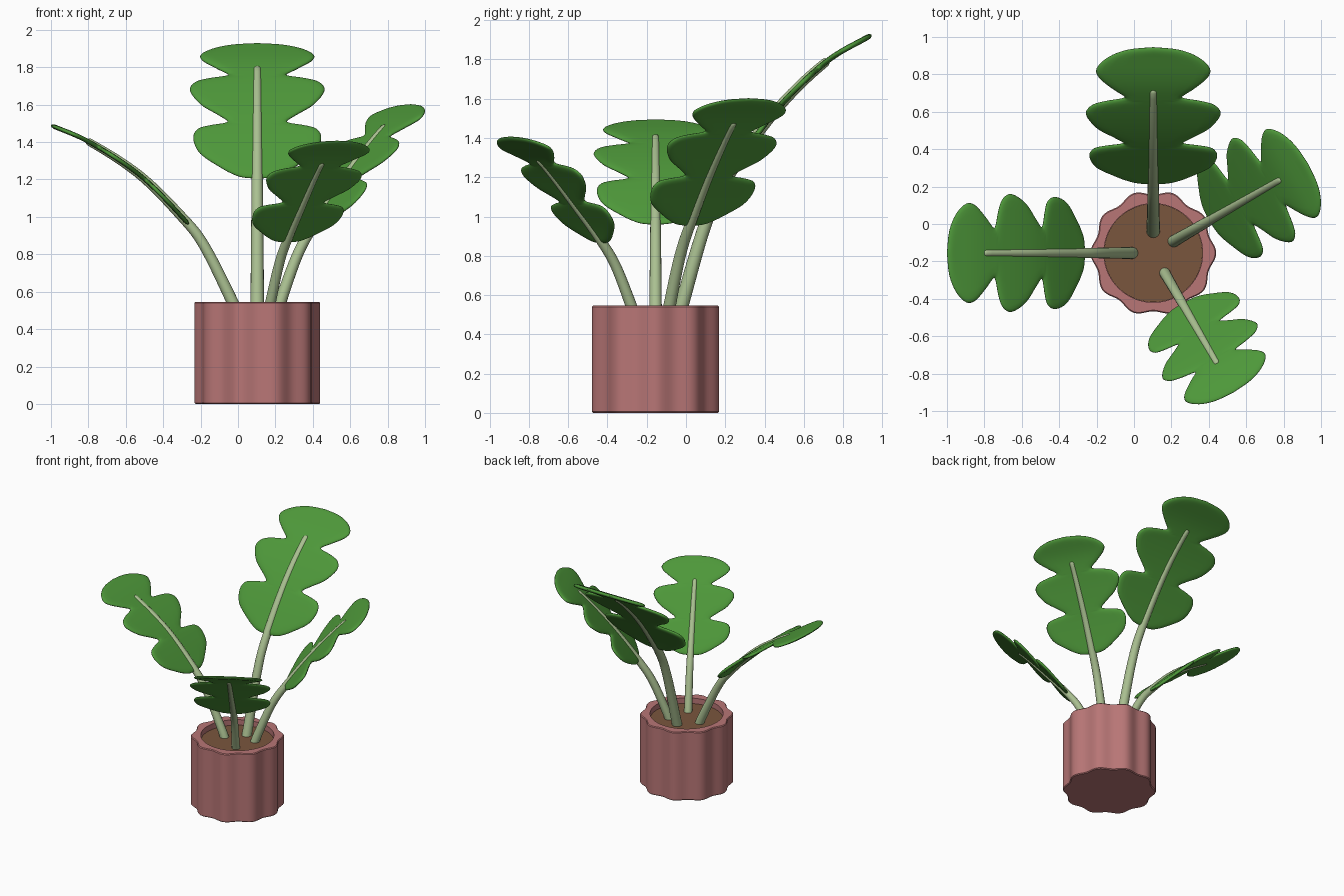
import bpy, bmesh, math
from mathutils import Vector

if "Cube" in bpy.data.objects:
    bpy.data.objects.remove(bpy.data.objects["Cube"])

CENTRE = Vector((0.103, -0.155, 0))


def material(name, rgb):
    m = bpy.data.materials.new(name)
    m.diffuse_color = (*rgb, 1)
    m.use_nodes = True
    m.node_tree.nodes["Principled BSDF"].inputs["Base Color"].default_value = m.diffuse_color
    return m


LEAF = material("leaf green", (0.076, 0.314, 0.042))
STEM = material("pale stem green", (0.402, 0.527, 0.283))
POT = material("dusty pink", (0.479, 0.181, 0.181))
SOIL = material("soil brown", (0.195, 0.093, 0.048))


def make_object(name, bm, mat, angle):
    bmesh.ops.remove_doubles(bm, verts=bm.verts, dist=1e-5)
    bmesh.ops.dissolve_degenerate(bm, edges=bm.edges, dist=1e-6)
    bmesh.ops.recalc_face_normals(bm, faces=bm.faces)
    me = bpy.data.meshes.new(name)
    bm.to_mesh(me)
    bm.free()
    me.materials.append(mat)
    ob = bpy.data.objects.new(name, me)
    bpy.context.collection.objects.link(ob)
    bpy.ops.object.select_all(action='DESELECT')
    bpy.context.view_layer.objects.active = ob
    ob.select_set(True)
    bpy.ops.object.shade_smooth_by_angle(angle=math.radians(angle))
    return ob


def skin(bm, rings, closed=True):
    """Join rows of points with quads."""
    rows = [[bm.verts.new(p) for p in r] for r in rings]
    for a, b in zip(rows, rows[1:]):
        n = len(a)
        for i in range(n if closed else n - 1):
            j = (i + 1) % n
            bm.faces.new((a[i], a[j], b[j], b[i]))
    return rows


def catmull(pts, n):
    """Smooth curve through 2D points."""
    p = [Vector(q) for q in pts]
    p = [2 * p[0] - p[1]] + p + [2 * p[-1] - p[-2]]
    out = []
    for a, b, c, d in zip(p, p[1:], p[2:], p[3:]):
        for k in range(n):
            t = k / n
            out.append(0.5 * (2 * b + (c - a) * t + (2 * a - 5 * b + 4 * c - d) * t * t
                              + (3 * b - a - 3 * c + d) * t ** 3))
    return out + [p[-2]]


# Pot: ten soft flutes outside, round opening inside
SEG = 120


def pot_ring(z, inset=0.0, round_r=None):
    ring = []
    for i in range(SEG):
        a = 2 * math.pi * i / SEG
        r = round_r or 0.324 + 0.0125 * math.cos(10 * a) - inset
        ring.append(CENTRE + Vector((r * math.cos(a), r * math.sin(a), z)))
    return ring


bm = bmesh.new()
rows = skin(bm, [pot_ring(0, 0.006), pot_ring(0.006), pot_ring(0.54), pot_ring(0.546, 0.006),
                 pot_ring(0.546, round_r=0.264), pot_ring(0.45, round_r=0.264)])
bm.faces.new(rows[0])
bm.faces.new(rows[-1])
make_object("pot", bm, POT, 40)

# Soil disc
bm = bmesh.new()
rows = skin(bm, [pot_ring(0.46, round_r=0.263), pot_ring(0.503, round_r=0.263)])
bm.faces.new(rows[0])
bm.faces.new(rows[1])
make_object("soil", bm, SOIL, 40)

# Leaf outline: (position along the leaf, half width for the largest leaf)
OUTLINE = [(0, 0), (.008, .08), (.03, .135), (.067, .195), (.153, .305), (.247, .342), (.31, .32),
           (.335, .25), (.348, .18), (.365, .16), (.41, .215), (.48, .305), (.577, .36), (.64, .33),
           (.67, .25), (.685, .175), (.702, .155), (.75, .215), (.82, .29), (.878, .302),
           (.942, .24), (.985, .135), (1, 0)]
PROFILE, last = [], -1
for q in catmull(OUTLINE, 4):
    last = min(1, max(q.x, last + 0.0005))
    PROFILE.append((last, max(q.y, 0)))
ACROSS = [-1, -.985, -.95, -.88, -.75, -.5, -.2, 0, .2, .5, .75, .88, .95, .985, 1]


def edge_distance(p, line):
    best = 9
    for a, b in zip(line, line[1:]):
        d = b - a
        t = max(0, min(1, (p - a).dot(d) / max(d.length_squared, 1e-12)))
        best = min(best, (p - a - d * t).length)
    return best


def build_leaf(name, angle, path, start_r, end_r, width):
    a = math.radians(angle)
    out = Vector((math.cos(a), math.sin(a), 0))
    side = Vector((-math.sin(a), math.cos(a), 0))
    curve = catmull(path, 12)
    lens = [0]
    for p, q in zip(curve, curve[1:]):
        lens.append(lens[-1] + (q - p).length)

    def length_at(r):
        return next(l for l, p in zip(lens, curve) if p.x >= r)

    def frame(s):
        i = max(k for k in range(len(lens) - 1) if lens[k] <= s or k == 0)
        f = (s - lens[i]) / (lens[i + 1] - lens[i])
        p = curve[i].lerp(curve[i + 1], f)
        t0 = curve[min(i + 1, len(curve) - 1)] - curve[max(i - 1, 0)]
        t1 = curve[min(i + 2, len(curve) - 1)] - curve[i]
        t = t0.normalized().lerp(t1.normalized(), f).normalized()
        return CENTRE + out * p.x + Vector((0, 0, p.y)), out * -t.y + Vector((0, 0, t.x))

    s0, s1, s_stem = length_at(start_r), lens[-1], length_at(end_r)

    # Stem: tapered tube with a rounded end
    bm = bmesh.new()
    rings = []
    stations = [(s_stem * k / 40, 1) for k in range(41)]
    stations += [(s_stem + 0.012 * width, 0.8), (s_stem + 0.018 * width, 0.4)]
    for s, k in stations:
        pos, nor = frame(s)
        rad = width * k * (0.037 - 0.014 * min(1, s / s_stem))
        rings.append([pos + rad * (side * math.cos(b) + nor * math.sin(b))
                      for b in (2 * math.pi * i / 16 for i in range(16))])
    rows = skin(bm, rings)
    bm.faces.new(rows[0])
    bm.faces.new(rows[-1])
    make_object(name + "_stem", bm, STEM, 50)

    # Blade: lobed outline bent along the stem curve, with a rounded edge
    flat = [Vector((t * (s1 - s0), w * width)) for t, w in PROFILE]
    top, bottom = [], []
    for q in flat:
        pos, nor = frame(min(s0 + q.x, s1 - 1e-6))
        up, down = [], []
        for u in ACROSS:
            d = 0 if abs(u) == 1 else edge_distance(Vector((q.x, abs(u) * q.y)), flat)
            e = 1 - min(1, d / 0.03)
            h = 0.014 * width * math.sqrt(max(0, 1 - e * e))
            base = pos + side * (u * q.y)
            up.append(base + nor * h)
            down.append(base - nor * h)
        top.append(up)
        bottom.append(down)
    bm = bmesh.new()
    skin(bm, top, False)
    skin(bm, bottom, False)
    make_object(name + "_blade", bm, LEAF, 80)


# Four leaves: direction, side path (radius, height), blade start, stem end, size
build_leaf("left_leaf", 180, [(.105, .47), (.135, .55), (.283, .845), (.403, 1.0), (.63, 1.225),
                              (.898, 1.4), (1.103, 1.49)], .365, .885, .875)
build_leaf("back_leaf", 90, [(.11, .47), (.133, .55), (.25, .95), (.355, 1.18), (.605, 1.53),
                             (.865, 1.785), (1.10, 1.925)], .355, .865, 1.0)
build_leaf("right_leaf", 30, [(.12, .47), (.145, .55), (.25, .80), (.36, .97), (.55, 1.22),
                              (.784, 1.475), (.955, 1.60)], .345, .775, .885)
build_leaf("front_leaf", -60, [(.115, .47), (.145, .55), (.235, .75), (.32, .875), (.44, 1.02),
                               (.68, 1.285), (.86, 1.405)], .31, .67, .81)
